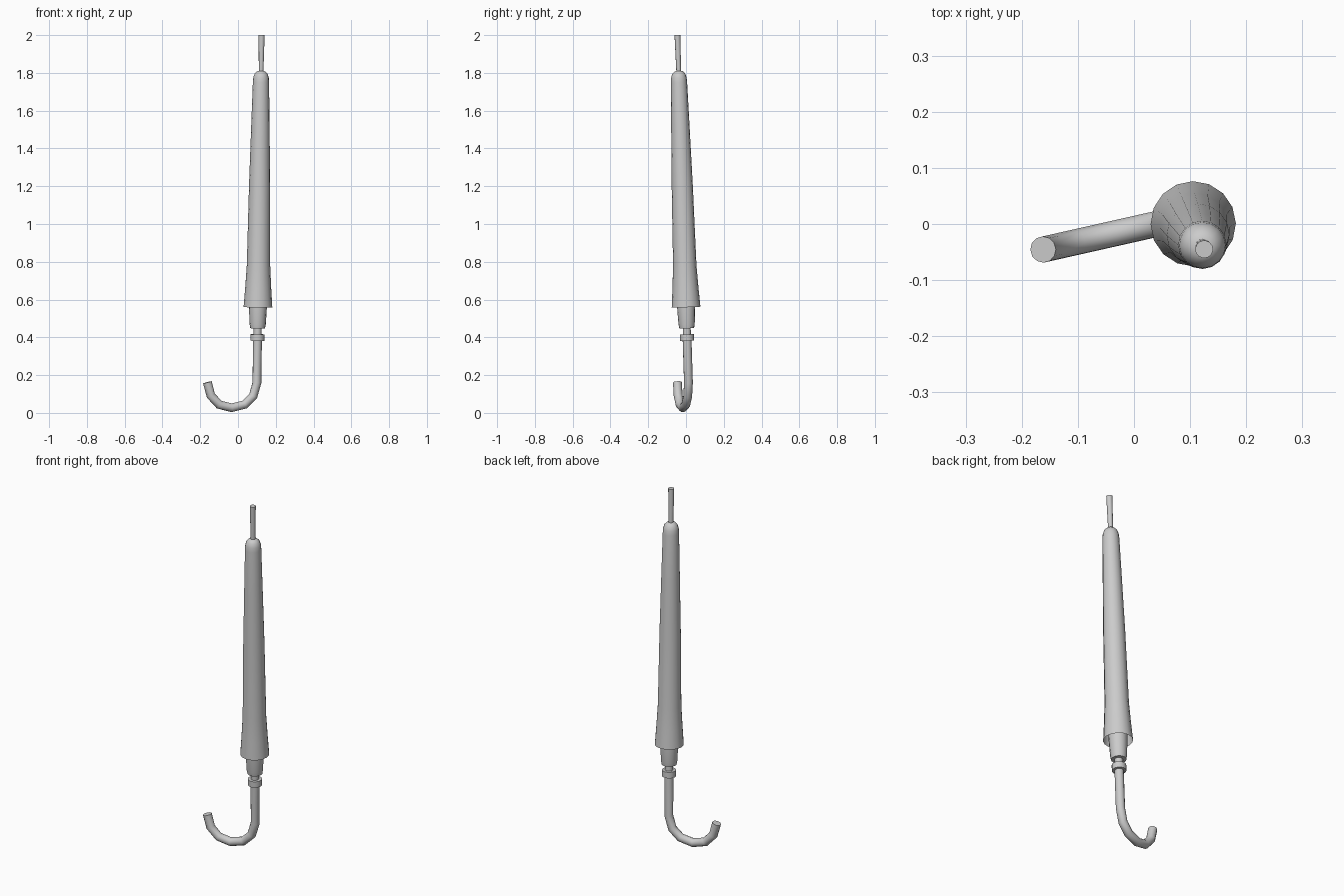
import bpy, bmesh, math
from mathutils import Vector

if "Cube" in bpy.data.objects:
    bpy.data.objects.remove(bpy.data.objects["Cube"])

# Slightly tilted umbrella axis
BASE = Vector((0.098, 0.018, 0.0))
AXIS = Vector((0.0135, -0.0315, 1.0))
ROT = AXIS.to_track_quat('Z', 'Y')


def on_axis(z):
    return BASE + AXIS * z


def finish(obj, angle=40):
    bpy.ops.object.select_all(action='DESELECT')
    obj.select_set(True)
    bpy.context.view_layer.objects.active = obj
    bpy.ops.object.shade_smooth_by_angle(angle=math.radians(angle))


def lathe(name, profile, sides=16, cap_start=True, cap_end=True):
    """Revolve (radius, height) pairs around the tilted axis."""
    bm = bmesh.new()
    rings = []
    for r, z in profile:
        ring = []
        for i in range(sides):
            a = 2 * math.pi * i / sides
            offset = ROT @ Vector((r * math.cos(a), r * math.sin(a), 0))
            ring.append(bm.verts.new(on_axis(z) + offset))
        rings.append(ring)
    for lo, hi in zip(rings, rings[1:]):
        for i in range(sides):
            j = (i + 1) % sides
            bm.faces.new((lo[i], lo[j], hi[j], hi[i]))
    if cap_start:
        bm.faces.new(rings[0][::-1])
    if cap_end:
        bm.faces.new(rings[-1])
    mesh = bpy.data.meshes.new(name)
    bm.to_mesh(mesh)
    bm.free()
    obj = bpy.data.objects.new(name, mesh)
    bpy.context.collection.objects.link(obj)
    finish(obj)
    return obj


# Folded canopy: long flared sleeve, open at the bottom, domed at the top
lathe("canopy", [(0.076, 0.56), (0.069, 0.66), (0.062, 0.78), (0.056, 1.2),
                 (0.049, 1.5), (0.043, 1.75), (0.041, 1.775), (0.034, 1.796),
                 (0.022, 1.808), (0.010, 1.811)], cap_start=False)

# Inner rib bundle showing below the canopy
lathe("rib_bundle", [(0.039, 0.448), (0.043, 0.47), (0.048, 0.57), (0.050, 0.75)])

# Shaft, collar and tip
lathe("shaft", [(0.021, 0.40), (0.021, 0.50)])
lathe("collar", [(0.037, 0.382), (0.037, 0.416)])
lathe("tip", [(0.012, 1.79), (0.016, 2.0)], sides=12)

# Hooked handle: a round tube along a faceted path, hook plane slightly turned
hook = [(0.080, 0.088), (0.035, 0.044), (-0.034, 0.027),
        (-0.100, 0.044), (-0.144, 0.092), (-0.162, 0.162)]
path = [on_axis(0.40), on_axis(0.16)]
path += [Vector((x, 0.013 + 0.225 * (x - 0.098), z)) for x, z in hook]
curve = bpy.data.curves.new("handle", 'CURVE')
curve.dimensions = '3D'
curve.bevel_depth = 0.0235
curve.bevel_resolution = 4
curve.use_fill_caps = True
spline = curve.splines.new('POLY')
spline.points.add(len(path) - 1)
for point, co in zip(spline.points, path):
    point.co = (*co, 1)
handle = bpy.data.objects.new("handle", curve)
bpy.context.collection.objects.link(handle)
bpy.ops.object.select_all(action='DESELECT')
handle.select_set(True)
bpy.context.view_layer.objects.active = handle
bpy.ops.object.convert(target='MESH')
finish(bpy.context.view_layer.objects.active)
